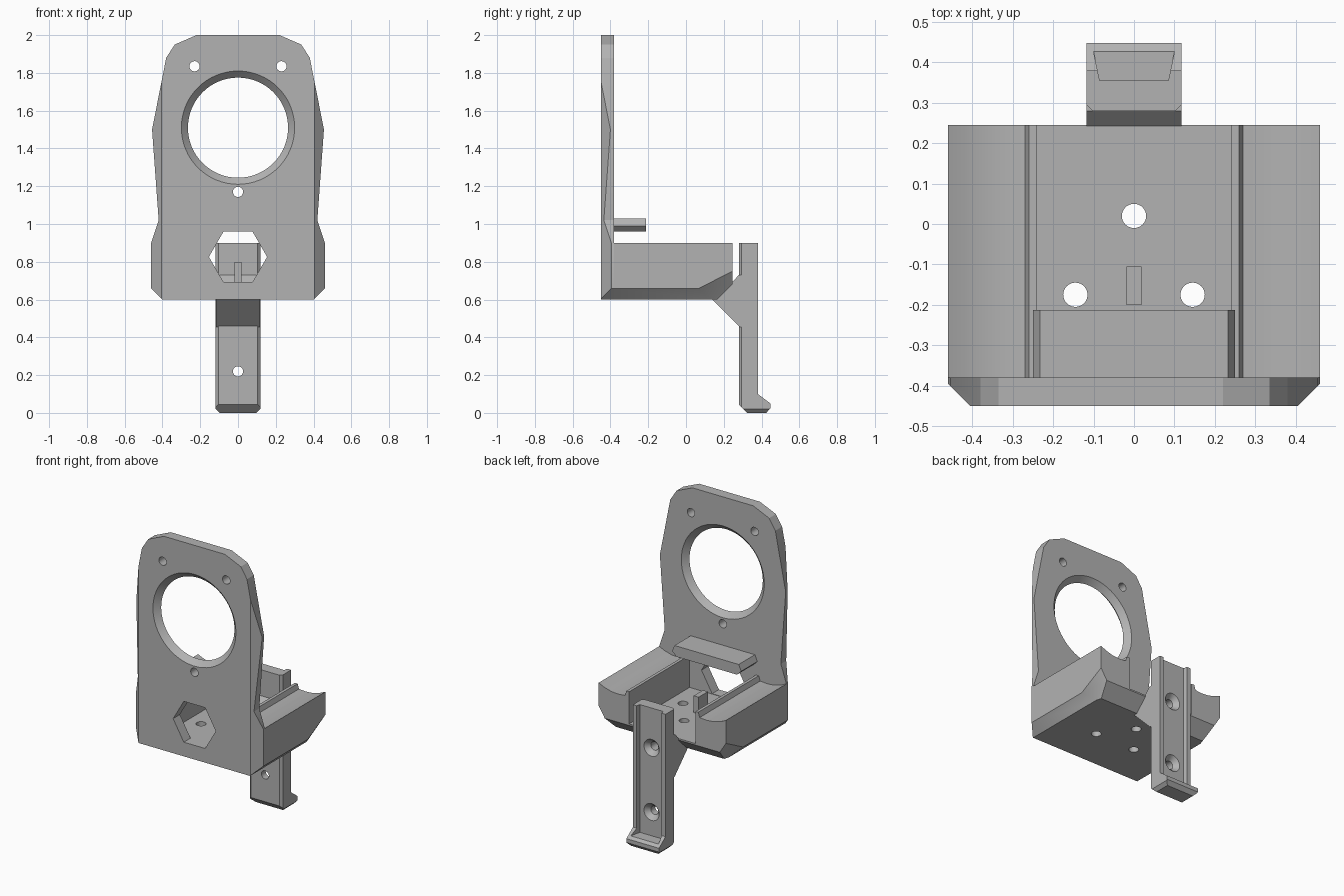
import bpy, bmesh, math
from mathutils import Vector

old = bpy.data.objects.get("Cube")
if old:
    bpy.data.objects.remove(old, do_unlink=True)

grey = bpy.data.materials.new("plain grey")
grey.use_nodes = True
grey.diffuse_color = (0.45, 0.45, 0.45, 1)
grey.node_tree.nodes["Principled BSDF"].inputs["Base Color"].default_value = (0.45, 0.45, 0.45, 1)


def make(name, bm):
    bmesh.ops.recalc_face_normals(bm, faces=bm.faces)
    mesh = bpy.data.meshes.new(name)
    bm.to_mesh(mesh)
    bm.free()
    mesh.materials.append(grey)
    ob = bpy.data.objects.new(name, mesh)
    bpy.context.collection.objects.link(ob)
    return ob


def place(axis, a, b, t):
    return {"x": (t, a, b), "y": (a, t, b), "z": (a, b, t)}[axis]


def loft(axis, rings):
    """Closed solid through matching outlines, each given as (points, offset)."""
    bm = bmesh.new()
    loops = [[bm.verts.new(place(axis, a, b, t)) for a, b in pts] for pts, t in rings]
    n = len(loops[0])
    for lo, hi in zip(loops, loops[1:]):
        for i in range(n):
            bm.faces.new((lo[i], lo[(i + 1) % n], hi[(i + 1) % n], hi[i]))
    bm.faces.new(loops[0])
    bm.faces.new(loops[-1])
    return bm


def prism(axis, pts, lo, hi):
    return loft(axis, [(pts, lo), (pts, hi)])


def circle(a, b, r, n=32):
    return [(a + r * math.cos(math.tau * i / n), b + r * math.sin(math.tau * i / n)) for i in range(n)]


def mirrored(half):
    return half + [(-a, b) for a, b in reversed(half)]


def slice_off(bm, point, normal):
    bm.normal_update()
    res = bmesh.ops.bisect_plane(bm, geom=bm.verts[:] + bm.edges[:] + bm.faces[:], dist=1e-5,
                                 plane_co=point, plane_no=normal, clear_outer=True)
    edges = [e for e in res["geom_cut"] if isinstance(e, bmesh.types.BMEdge)]
    bmesh.ops.holes_fill(bm, edges=[e for e in edges if e.is_boundary], sides=0)


def slice_both(bm, point, normal):
    for s in (1, -1):
        slice_off(bm, (s * point[0],) + point[1:], (s * normal[0],) + normal[1:])


def boolean(ob, bm, operation="DIFFERENCE"):
    tool = make("cutter", bm)
    mod = ob.modifiers.new("cut", "BOOLEAN")
    mod.operation, mod.solver, mod.object = operation, "EXACT", tool
    bpy.context.view_layer.objects.active = ob
    bpy.ops.object.modifier_apply(modifier=mod.name)
    bpy.data.objects.remove(tool, do_unlink=True)


# Upright plate with chamfered front and lower side edges
outline = mirrored([(0.46, 0.6), (0.46, 0.9), (0.42, 1.02), (0.455, 1.5),
                    (0.38, 1.88), (0.335, 1.95), (0.22, 2.0)])
bm = prism("y", outline, -0.45, -0.38)
slice_both(bm, (0.405, -0.45, 1), (1, -1, 0))
slice_both(bm, (0.402, -0.4, 0.6), (1, 0, -1))
plate = make("upright_plate", bm)

# Large opening flared to both sides, screw holes and hexagonal window
boolean(plate, loft("y", [(circle(0, 1.51, r, 64), y) for r, y in
                          ((0.31, -0.46), (0.265, -0.415), (0.31, -0.37))]))
for x, z in ((-0.23, 1.835), (0.23, 1.835), (0, 1.17)):
    boolean(plate, prism("y", circle(x, z, 0.027), -0.5, -0.3))
boolean(plate, prism("y", circle(0, 0.826, 0.154, 6), -0.5, -0.3))

# Cradle: channel section with hollowed wall tops and inner ridges
section = mirrored([(0.46, 0.6), (0.46, 0.9), (0.42, 0.882), (0.37, 0.868), (0.32, 0.864),
                    (0.27, 0.868), (0.26, 0.9), (0.24, 0.9), (0.24, 0.69)])
bm = prism("y", section, -0.38, 0.245)
slice_both(bm, (0.402, 0, 0.6), (1, 0, -1))
slice_off(bm, (0, 0.165, 0.6), (0, 1, -1))
slice_both(bm, (0.46, 0.07, 0.66), (0.0168, 0.0054, -0.0105))
cradle = make("cradle", bm)
for x, y in ((0, 0.02), (-0.145, -0.175), (0.145, -0.175)):
    boolean(cradle, prism("z", circle(x, y, 0.03), 0.5, 0.8))

# Small rib on the cradle floor
make("floor_rib", prism("x", [(-0.2, 0.66), (-0.105, 0.66), (-0.105, 0.8), (-0.2, 0.8)], -0.018, 0.018))

# Shelf above the window
make("shelf", prism("y", mirrored([(0.22, 0.96), (0.25, 0.99), (0.232, 1.03)]), -0.385, -0.213))

# Hanging arm with foot
side = [(0.28, 0.9), (0.38, 0.9), (0.38, 0.1), (0.447, 0.05), (0.447, 0.025),
        (0.425, 0), (0.325, 0), (0.28, 0.045)]
bm = prism("x", side, -0.118, 0.118)
slice_both(bm, (0.103, 0.28, 0), (1, -1, 0))
slice_both(bm, (0.098, 0.3, 0), (1, 0, -1))
arm = make("hanging_arm", bm)
boolean(arm, prism("x", [(0.1, 0.6), (0.14, 0.6), (0.285, 0.455), (0.3, 0.455), (0.3, 0.73),
                         (0.28, 0.73), (0.24, 0.688), (0.1, 0.688)], -0.117, 0.117), "UNION")

# Shallow channel and countersunk holes on the arm's back
boolean(arm, prism("z", mirrored([(0.085, 0.355), (0.107, 0.46)]), 0.065, 1))
for z, start in ((0.22, 0.2), (0.64, 0.25)):
    boolean(arm, loft("y", [(circle(0, z, r), y) for r, y in
                            ((0.027, start), (0.027, 0.325), (0.057, 0.357), (0.057, 0.4))]))

# Smooth the round openings, keep real edges crisp
for ob in (plate, cradle, arm):
    bpy.ops.object.select_all(action="DESELECT")
    ob.select_set(True)
    bpy.context.view_layer.objects.active = ob
    bpy.ops.object.shade_smooth_by_angle(angle=math.radians(20))
